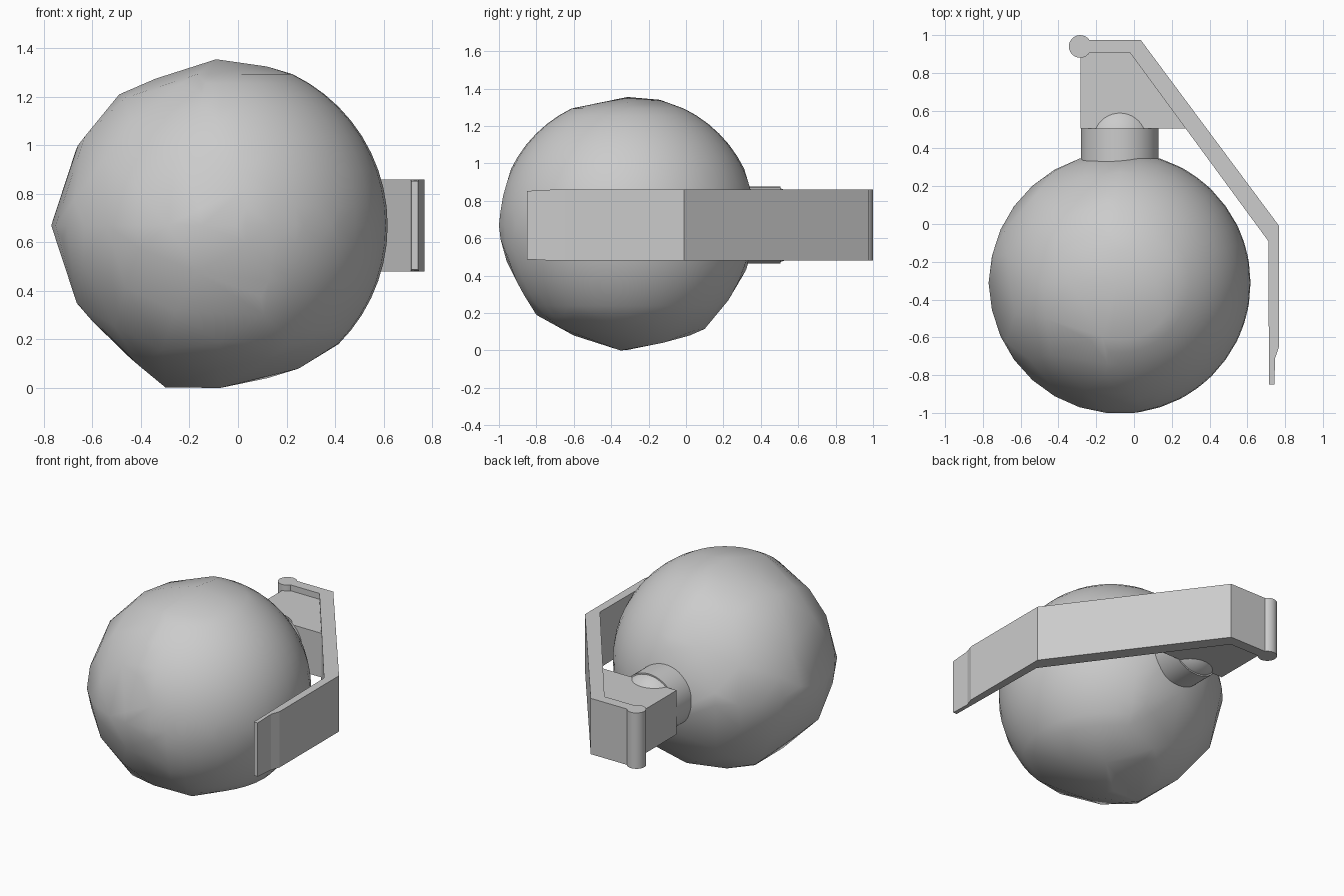
import bpy
import bmesh
import random
from math import cos, pi, radians, sin, sqrt
from mathutils import Matrix, Vector

cube = bpy.data.objects.get("Cube")
if cube:
    bpy.data.objects.remove(cube)

grey = bpy.data.materials.new("plain_grey")
grey.use_nodes = True
GREY = (0.6, 0.6, 0.6, 1)
grey.diffuse_color = GREY
grey.node_tree.nodes["Principled BSDF"].inputs["Base Color"].default_value = GREY

MID = 0.67          # height of the main axis
BALL = Vector((-0.075, -0.312, MID))
RADIUS = 0.692


def finish(name, bm, angle=30):
    bmesh.ops.recalc_face_normals(bm, faces=bm.faces)
    mesh = bpy.data.meshes.new(name)
    bm.to_mesh(mesh)
    bm.free()
    mesh.materials.append(grey)
    obj = bpy.data.objects.new(name, mesh)
    bpy.context.collection.objects.link(obj)
    bpy.ops.object.select_all(action='DESELECT')
    obj.select_set(True)
    bpy.context.view_layer.objects.active = obj
    bpy.ops.object.shade_smooth_by_angle(angle=radians(angle))
    return obj


def plate(name, outline, half, tip_y=None):
    """Extrude an outline in plan, centred on the main axis height."""
    bm = bmesh.new()
    face = bm.faces.new([bm.verts.new((x, y, -half)) for x, y in outline])
    ext = bmesh.ops.extrude_face_region(bm, geom=[face])
    bmesh.ops.translate(bm, vec=(0, 0, 2 * half),
                        verts=[g for g in ext["geom"] if isinstance(g, bmesh.types.BMVert)])
    for v in bm.verts:
        if tip_y is not None and v.co.y < tip_y:
            v.co.z *= 0.96
        v.co.z += MID
    return finish(name, bm, 15)


def cylinder(name, radius, depth, matrix, sides):
    bm = bmesh.new()
    bmesh.ops.create_cone(bm, cap_ends=True, segments=sides, radius1=radius,
                          radius2=radius, depth=depth, matrix=matrix)
    return finish(name, bm)


# Ball body: hull of fine points on the intact side, coarse points on the worn side
worn_xz = [(-0.77, 0.67), (-0.66, 1.0), (-0.49, 1.21), (-0.34, 1.275), (-0.09, 1.355),
           (0.12, 1.325), (0.25, 0.08), (-0.1, 0.003), (-0.3, 0.003), (-0.6, 0.275),
           (-0.71, 0.49)]
worn_yz = [(-0.80, 0.19), (-0.60, 0.08), (-0.35, 0), (0.02, 0.08), (0.10, 0.115),
           (-0.80, 1.11), (-0.52, 1.305), (-0.14, 1.34)]
points = [Vector((x, BALL.y, z)) for x, z in worn_xz]
points += [Vector((BALL.x, y, z)) for y, z in worn_yz]

# Seam around the middle
for i in range(30):
    a = 2 * pi * i / 30
    points.append(BALL + Vector((cos(a), sin(a), 0)) * RADIUS)

# Intact side in fine rings
for j in range(1, 28):
    for i in range(40):
        a, b = 2 * pi * i / 40, pi * j / 28
        n = Vector((sin(b) * cos(a), sin(b) * sin(a), cos(b)))
        if n.x + 0.3 * n.z > 0.1 and -0.72 < n.z < 0.93:
            points.append(BALL + n * RADIUS)

# Worn side in a sparse spiral
random.seed(7)
COUNT = 110
for i in range(COUNT):
    z = 1 - 2 * (i + 0.5) / COUNT
    a = i * pi * (3 - sqrt(5)) + random.uniform(-0.1, 0.1)
    n = Vector((sqrt(1 - z * z) * cos(a), sqrt(1 - z * z) * sin(a), z))
    on_outline = abs(n.y) < 0.16 or (abs(n.x) < 0.12 and abs(z) > 0.5)
    if n.x + 0.3 * z < 0.15 and abs(z) < 0.93 and not on_outline:
        points.append(BALL + n * RADIUS * random.uniform(0.98, 1))

bm = bmesh.new()
for p in points:
    bm.verts.new(p)
hull = bmesh.ops.convex_hull(bm, input=bm.verts[:])
inner = {g for g in hull["geom_interior"] + hull["geom_unused"]
         if isinstance(g, bmesh.types.BMVert)}
bmesh.ops.delete(bm, geom=list(inner), context='VERTS')
finish("ball_body", bm, 40)

# Neck and its domed end
along_y = Matrix.Translation((BALL.x, 0.355, MID)) @ Matrix.Rotation(radians(90), 4, 'X')
cylinder("neck", 0.206, 0.30, along_y, 48)
bm = bmesh.new()
bmesh.ops.create_uvsphere(bm, u_segments=40, v_segments=24, radius=0.205,
                          matrix=Matrix.Translation((BALL.x, 0.448, MID)))
finish("neck_dome", bm)

# Head block between neck and lever
plate("head_block", [(-0.283, 0.505), (0.28, 0.505), (-0.01, 0.91), (-0.283, 0.91)], 0.15)

# Bent safety lever with a stepped tip
plate("lever", [(-0.285, 0.975), (0.035, 0.975), (0.768, -0.01), (0.768, -0.65),
                (0.747, -0.71), (0.743, -0.85), (0.715, -0.85), (0.711, -0.09),
                (-0.02, 0.905), (-0.285, 0.905)], 0.19, -0.8)

# Hinge pin at the lever's end
cylinder("hinge_pin", 0.06, 0.38, Matrix.Translation((-0.285, 0.94, MID)), 24)
